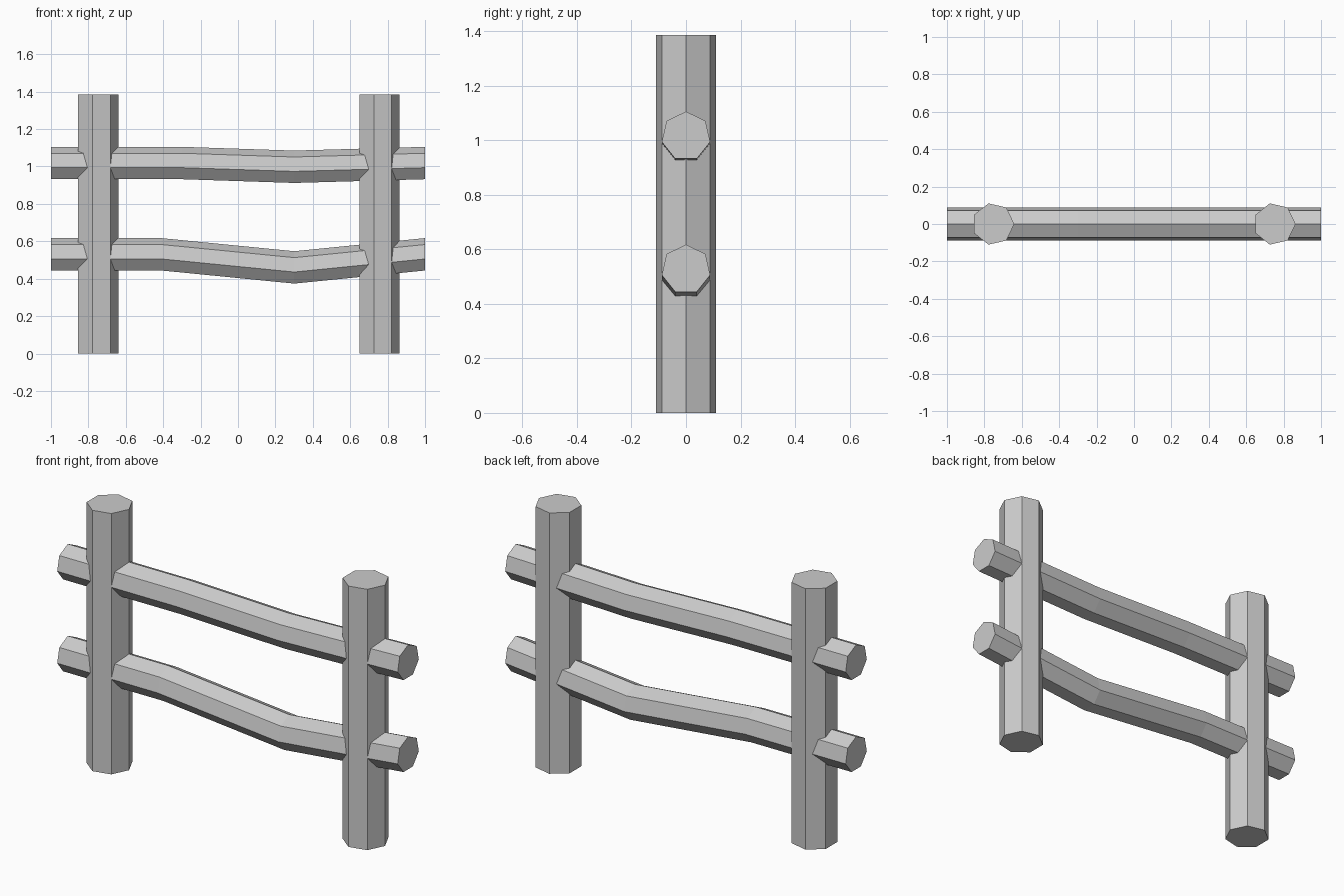
import bpy, bmesh
from math import sin, cos, tau
from mathutils import Vector

if "Cube" in bpy.data.objects:
    bpy.data.objects.remove(bpy.data.objects["Cube"])

SIDES = 7


def prism(name, centres, radius, u, v):
    """Loft a heptagon (first corner along u) through a list of centres."""
    bm = bmesh.new()
    rings = []
    for c in centres:
        rings.append([bm.verts.new(Vector(c) + radius * (cos(tau * i / SIDES) * Vector(u)
                                                         + sin(tau * i / SIDES) * Vector(v)))
                      for i in range(SIDES)])
    for a, b in zip(rings, rings[1:]):
        for i in range(SIDES):
            j = (i + 1) % SIDES
            bm.faces.new((a[i], a[j], b[j], b[i]))
    bm.faces.new(rings[0][::-1])
    bm.faces.new(rings[-1])
    bmesh.ops.recalc_face_normals(bm, faces=bm.faces[:])
    mesh = bpy.data.meshes.new(name)
    bm.to_mesh(mesh)
    bm.free()
    obj = bpy.data.objects.new(name, mesh)
    bpy.context.collection.objects.link(obj)
    return obj


# Upright posts, a corner pointing to +x
for name, x in (("left_post", -0.753), ("right_post", 0.751)):
    prism(name, [(x, 0, 0), (x, 0, 1.385)], 0.113, (1, 0, 0), (0, 1, 0))

# Sagging rails, a corner pointing up, cross-sections kept vertical
rails = {
    "upper_rail": [(-1, 1.014), (-0.3, 1.014), (0.3, 0.994), (1, 1.014)],
    "lower_rail": [(-1, 0.526), (-0.41, 0.526), (0.3, 0.456), (1, 0.526)],
}
for name, path in rails.items():
    prism(name, [(x, 0, z) for x, z in path], 0.091, (0, 0, 1), (0, 1, 0))
